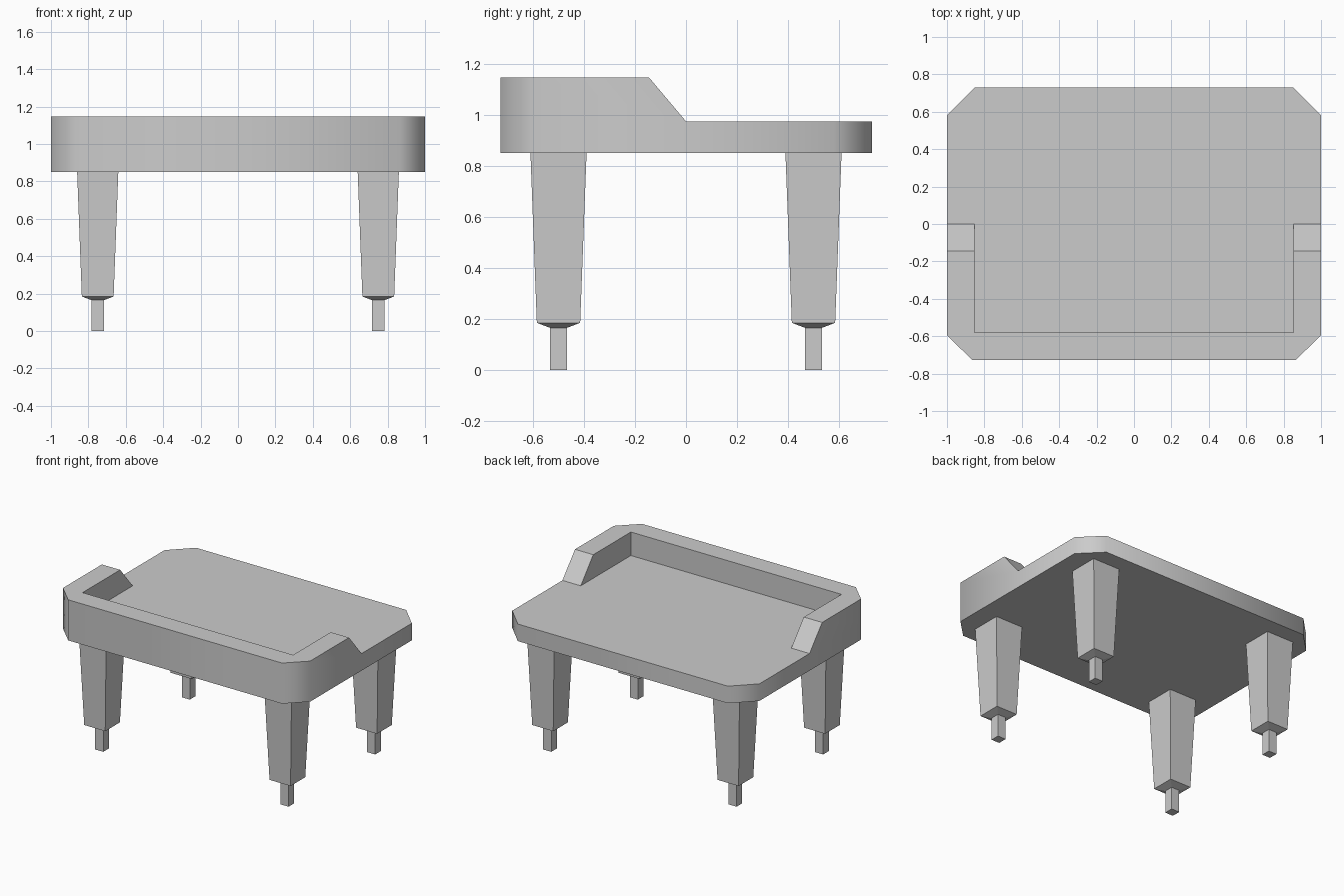
import bpy, bmesh, math

if "Cube" in bpy.data.objects:
    bpy.data.objects.remove(bpy.data.objects["Cube"])

FLOOR, DECK, RIM = 0.85, 0.975, 1.147


def finish(bm, name, smooth_angle=None):
    bmesh.ops.recalc_face_normals(bm, faces=bm.faces)
    mesh = bpy.data.meshes.new(name)
    bm.to_mesh(mesh)
    bm.free()
    obj = bpy.data.objects.new(name, mesh)
    bpy.context.collection.objects.link(obj)
    if smooth_angle:
        bpy.ops.object.select_all(action='DESELECT')
        obj.select_set(True)
        bpy.context.view_layer.objects.active = obj
        bpy.ops.object.shade_smooth_by_angle(angle=math.radians(smooth_angle))
    return obj


def mirrored(half):
    return half + [(-x, y) for x, y in reversed(half)]


# Table top: chamfered slab, with a U-shaped raised rim extruded from its top
bm = bmesh.new()
back = mirrored([(1, 0), (1, 0.58), (0.85, 0.73)])
front = mirrored([(-1, 0), (-1, -0.595), (-0.865, -0.727)])
outline = back + front[1:-1]
inner = mirrored([(0.852, 0), (0.852, -0.58)])

bottom = [bm.verts.new((x, y, FLOOR)) for x, y in outline]
top = [bm.verts.new((x, y, DECK)) for x, y in outline]
inside = [bm.verts.new((x, y, DECK)) for x, y in inner]
bm.faces.new(bottom[::-1])
for i in range(len(outline)):
    j = (i + 1) % len(outline)
    bm.faces.new((bottom[i], bottom[j], top[j], top[i]))
n = len(back)
bm.faces.new(top[:n] + inside[::-1])
rim = bm.faces.new(top[n - 1:] + [top[0]] + inside)
rim = bmesh.ops.extrude_discrete_faces(bm, faces=[rim])['faces'][0]
for v in rim.verts:
    v.co.z = RIM
    if abs(v.co.y) < 1e-5:      # sloped rim ends
        v.co.y = -0.145
finish(bm, "table_top", 47)


# Legs: tapered square post, short pyramid shoulder, thin foot peg
def leg(name, cx, cy):
    bm = bmesh.new()
    rings = []
    for half, z in [(0.0325, 0), (0.0325, 0.165), (0.085, 0.185), (0.11, FLOOR)]:
        rings.append([bm.verts.new((cx + sx * half, cy + sy * half, z))
                      for sx, sy in [(-1, -1), (1, -1), (1, 1), (-1, 1)]])
    for a, b in zip(rings, rings[1:]):
        for i in range(4):
            j = (i + 1) % 4
            bm.faces.new((a[i], a[j], b[j], b[i]))
    bm.faces.new(rings[0][::-1])
    bm.faces.new(rings[-1])
    finish(bm, name)


for side, sx in (("left", -1), ("right", 1)):
    for end, sy in (("front", -1), ("back", 1)):
        leg(f"{end}_{side}_leg", sx * 0.75, sy * 0.5)
